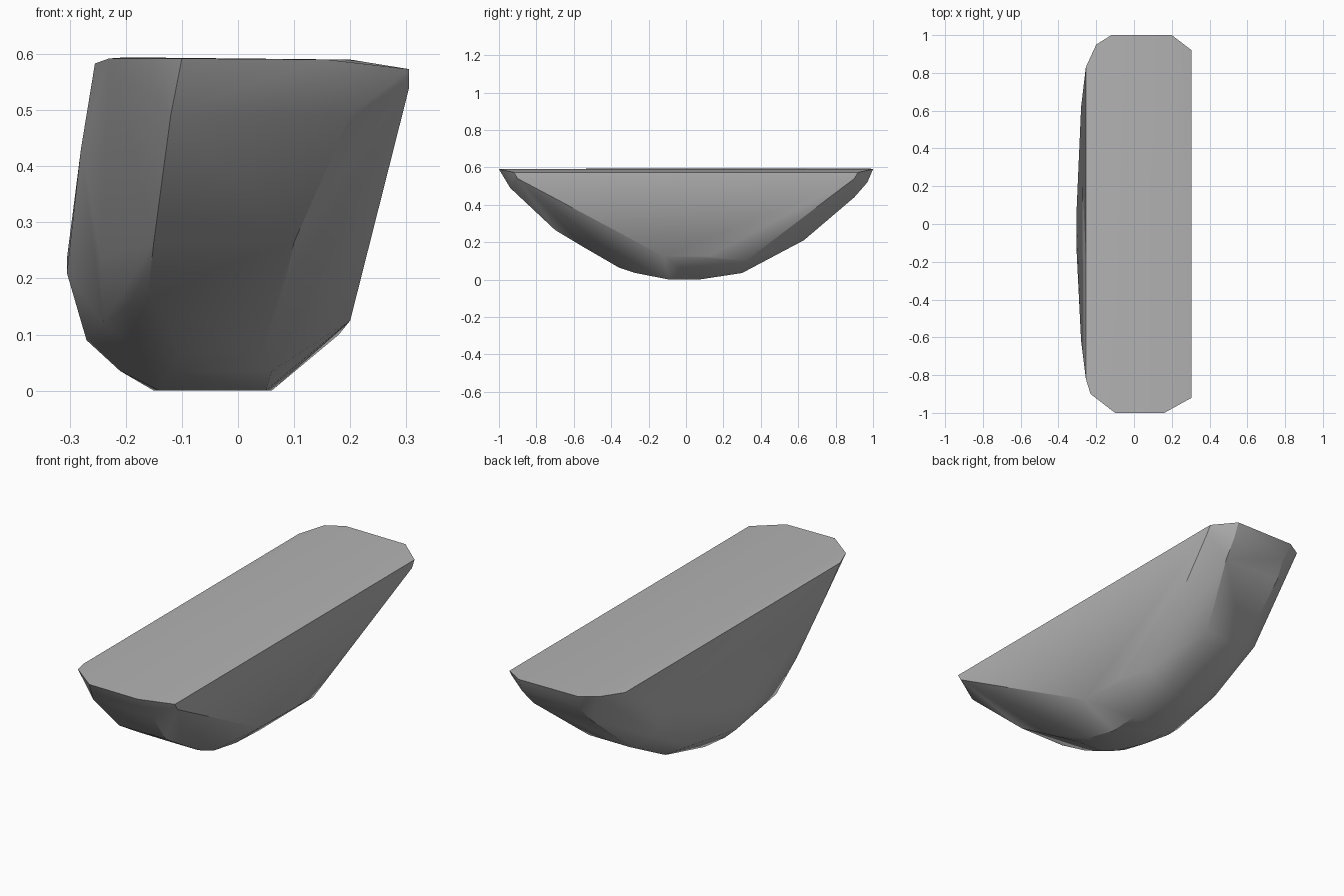
import bpy, bmesh, math

cube = bpy.data.objects.get("Cube")
if cube:
    bpy.data.objects.remove(cube, do_unlink=True)

# Plain grey stone
stone = bpy.data.materials.new("stone_grey")
stone.use_nodes = True
grey = (0.45, 0.45, 0.45, 1)
stone.diffuse_color = grey
stone.node_tree.nodes["Principled BSDF"].inputs["Base Color"].default_value = grey

# Flat top rim
rim = [(-0.12, 1, .592), (0.2, 1, .59), (0.305, .92, .573), (0.305, -.92, .573),
       (0.16, -1, .59), (-0.1, -1, .592), (-0.23, -.9, .592), (-0.255, -.82, .583),
       (-0.255, .83, .583), (-0.2, .95, .594)]
# Slanted flat side
flat_side = [(0.305, .9, .54), (0.305, -.9, .54), (0.2, .12, .125),
             (0.2, -.12, .125), (0.18, .32, .1)]
# Bulging side
bulge = [(-0.28, .62, .43), (-0.28, -.62, .43), (-0.305, -.12, .21), (-0.305, .05, .235),
         (-0.25, .58, .27), (-0.245, -.5, .24), (-0.27, 0, .09), (-0.24, -.35, .12),
         (-0.24, .3, .12), (-0.21, 0, .035)]
# Rounded keel: y, z and the x range there
keel = [(-.94, .49, -.12, .2), (-.7, .265, -.15, .1), (-.55, .175, -.16, .08),
        (-.36, .065, -.1, .04), (-.27, .035, -.12, .06), (-.09, 0, -.14, .05),
        (.07, 0, -.15, .06), (.3, .035, -.1, .06), (.63, .21, -.14, .08),
        (.9, .44, -.12, .19), (.97, .52, -.1, .2)]
points = rim + flat_side + bulge + [(x, y, z) for y, z, a, b in keel for x in (a, b)]

# Wrap the points in one convex stone
bm = bmesh.new()
for p in points:
    bm.verts.new(p)
bmesh.ops.convex_hull(bm, input=bm.verts[:])
bmesh.ops.delete(bm, geom=[v for v in bm.verts if not v.link_faces], context='VERTS')
bmesh.ops.dissolve_limit(bm, angle_limit=math.radians(1.5), verts=bm.verts[:], edges=bm.edges[:])
bmesh.ops.recalc_face_normals(bm, faces=bm.faces[:])
mesh = bpy.data.meshes.new("half_boulder")
bm.to_mesh(mesh)
bm.free()
mesh.materials.append(stone)
boulder = bpy.data.objects.new("half_boulder", mesh)
bpy.context.collection.objects.link(boulder)

bpy.ops.object.select_all(action='DESELECT')
boulder.select_set(True)
bpy.context.view_layer.objects.active = boulder
bpy.ops.object.shade_smooth_by_angle(angle=math.radians(30))
